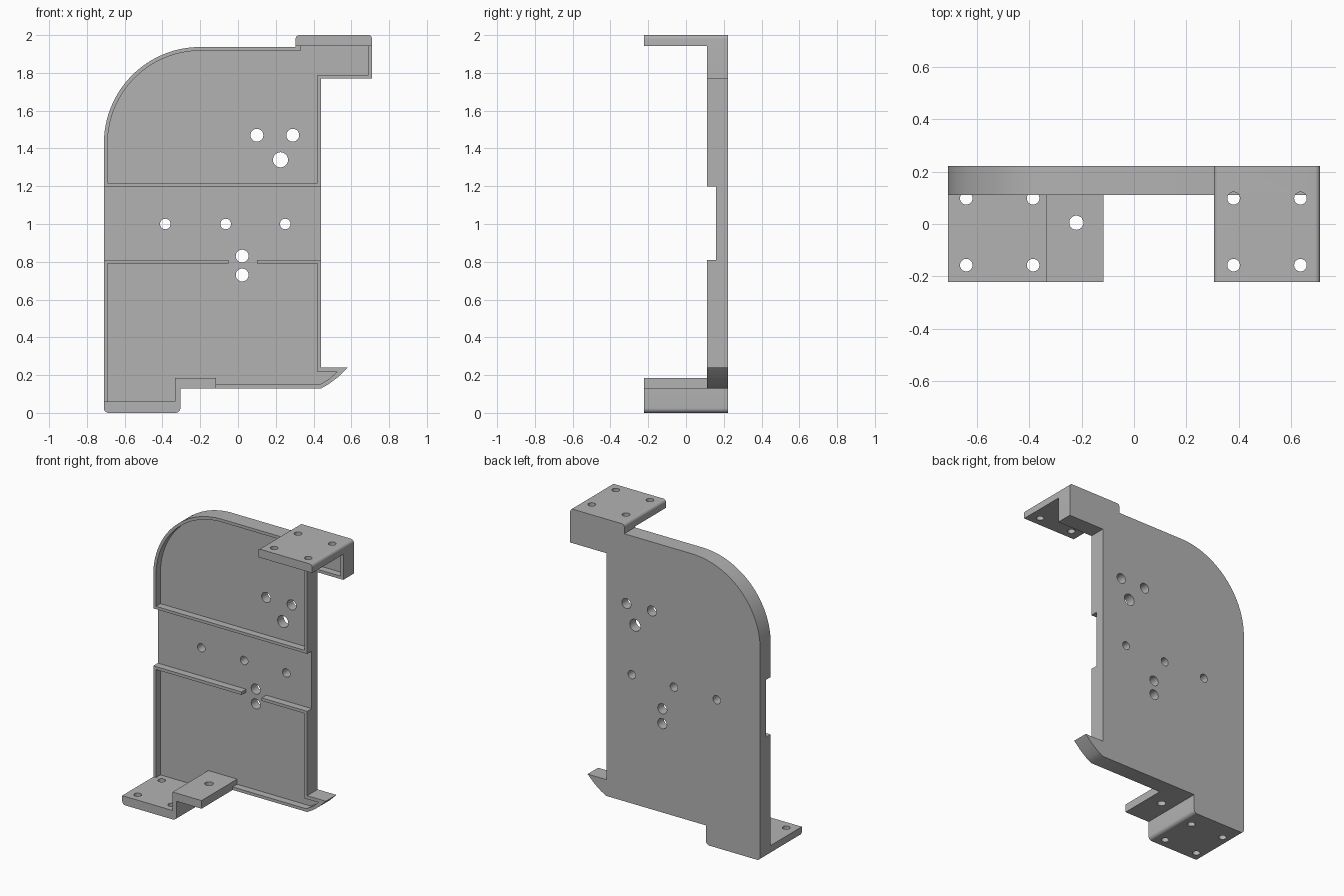
import bpy, bmesh
from math import sin, cos, pi, radians
from mathutils import Vector, Matrix

default = bpy.data.objects.get("Cube")
if default:
    bpy.data.objects.remove(default, do_unlink=True)

FRONT, RIM, FLOOR, BACK = -0.222, 0.11, 0.158, 0.222   # depth levels along y

grey = bpy.data.materials.new("plain grey")
grey.use_nodes = True
COLOUR = (0.45, 0.45, 0.45, 1)
grey.diffuse_color = COLOUR
grey.node_tree.nodes["Principled BSDF"].inputs["Base Color"].default_value = COLOUR


def rounded(points):
    """Replace right-angle corners given as (x, z, radius) by arcs."""
    out = []
    for i, p in enumerate(points):
        c = Vector(p[:2])
        if len(p) == 2:
            out.append(c)
            continue
        r = p[2]
        u = (Vector(points[i - 1][:2]) - c).normalized() * r
        v = (Vector(points[(i + 1) % len(points)][:2]) - c).normalized() * r
        n = 32 if r > 0.1 else 8
        for k in range(n + 1):
            t = k / n * pi / 2
            out.append(c + u + v - v * cos(t) - u * sin(t))
    return out


def add_object(name, bm):
    bmesh.ops.recalc_face_normals(bm, faces=bm.faces)
    mesh = bpy.data.meshes.new(name)
    bm.to_mesh(mesh)
    bm.free()
    mesh.materials.append(grey)
    ob = bpy.data.objects.new(name, mesh)
    bpy.context.collection.objects.link(ob)
    return ob


def prism(name, points, y0, y1):
    """Extrude an x-z profile from y0 to y1."""
    bm = bmesh.new()
    face = bm.faces.new([bm.verts.new((p.x, y0, p.y)) for p in rounded(points)])
    ext = bmesh.ops.extrude_face_region(bm, geom=[face])
    moved = [g for g in ext["geom"] if isinstance(g, bmesh.types.BMVert)]
    bmesh.ops.translate(bm, verts=moved, vec=(0, y1 - y0, 0))
    return add_object(name, bm)


def box_profile(x0, x1, z0, z1):
    return [(x0, z0), (x1, z0), (x1, z1), (x0, z1)]


def drill(centre, radius, depth, along_y):
    bm = bmesh.new()
    turn = Matrix.Rotation(pi / 2, 4, 'X') if along_y else Matrix()
    bmesh.ops.create_cone(bm, cap_ends=True, segments=32, radius1=radius,
                          radius2=radius, depth=depth,
                          matrix=Matrix.Translation(centre) @ turn)
    return add_object("drill", bm)


# Solid parts
plate = prism("back_plate", [
    (-0.71, 0, 0.025), (-0.305, 0, 0.025), (-0.305, 0.13), (0.44, 0.13),
    (0.48, 0.152), (0.53, 0.19), (0.58, 0.24), (0.44, 0.24), (0.44, 1.77),
    (0.71, 1.77), (0.71, 2, 0.02), (0.305, 2, 0.02), (0.305, 1.937),
    (-0.71, 1.937, 0.51)], RIM, BACK)
shelf = prism("lower_stepped_shelf", [
    (-0.71, 0, 0.025), (-0.305, 0, 0.025), (-0.305, 0.13), (-0.117, 0.13),
    (-0.117, 0.185), (-0.333, 0.185), (-0.333, 0.06), (-0.71, 0.06)], FRONT, RIM)
flange = prism("upper_flange", [
    (0.305, 1.943), (0.71, 1.943), (0.71, 2, 0.02), (0.305, 2, 0.02)], FRONT, RIM)

# Recesses that leave the thin front rim
recesses = [
    prism("upper_pocket", [
        (-0.69, 1.217), (0.42, 1.217), (0.42, 1.79), (0.69, 1.79), (0.69, 1.943),
        (0.33, 1.943), (0.33, 1.917), (-0.69, 1.917, 0.49)], 0, FLOOR),
    prism("middle_channel", box_profile(-1, 1, 0.81, 1.198), 0, FLOOR),
    prism("lower_pocket", [
        (-0.69, 0.06), (-0.333, 0.06), (-0.333, 0.185), (-0.117, 0.185),
        (-0.117, 0.15), (0.433, 0.15), (0.48, 0.178), (0.525, 0.217),
        (0.42, 0.217), (0.42, 0.79), (-0.69, 0.79)], 0, FLOOR),
    prism("rim_gap", box_profile(-0.05, 0.1, 0.77, 0.83), 0, FLOOR)]

# Holes through the plate
plate_holes = [drill((x, 0.2, z), r, 0.4, True) for x, z, r in (
    (0.1, 1.47, 0.034), (0.29, 1.47, 0.034), (0.225, 1.34, 0.04),
    (-0.385, 1, 0.028), (-0.065, 1, 0.028), (0.25, 1, 0.028),
    (0.022, 0.83, 0.034), (0.022, 0.73, 0.034))]

# Square hole patterns through the shelf and flange
shelf_holes = [drill((x, y, 0.03), 0.024, 0.12, False)
               for x in (-0.64, -0.385) for y in (-0.157, 0.098)]
flange_holes = [drill((x, y, 1.97), 0.024, 0.12, False)
                for x in (0.38, 0.635) for y in (-0.157, 0.098)]
step_hole = drill((-0.22, 0.005, 0.16), 0.027, 0.14, False)


def finish(ob, cutters):
    """Cut, bake the result and smooth the curved walls."""
    for c in cutters:
        mod = ob.modifiers.new("cut", 'BOOLEAN')
        mod.operation, mod.solver, mod.object = 'DIFFERENCE', 'EXACT', c
    bpy.context.view_layer.update()
    graph = bpy.context.evaluated_depsgraph_get()
    mesh = bpy.data.meshes.new_from_object(ob.evaluated_get(graph))
    ob.modifiers.clear()
    ob.data = mesh
    mesh.shade_smooth()
    mesh.set_sharp_from_angle(angle=radians(30))


finish(plate, recesses + plate_holes + shelf_holes + flange_holes)
finish(shelf, shelf_holes + [step_hole])
finish(flange, flange_holes)
for cutter in recesses + plate_holes + shelf_holes + flange_holes + [step_hole]:
    bpy.data.objects.remove(cutter, do_unlink=True)
